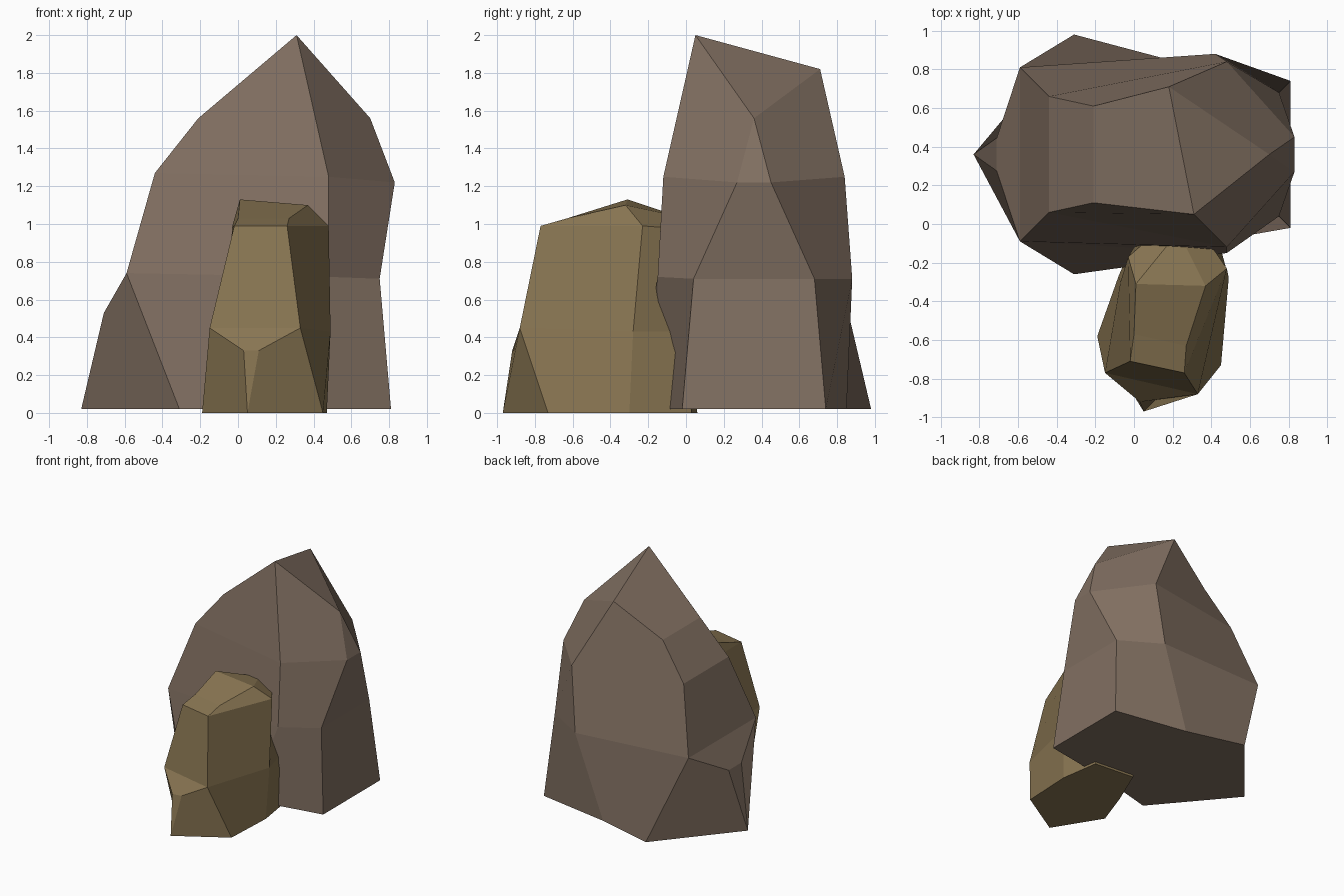
import bpy, bmesh

if "Cube" in bpy.data.objects:
    bpy.data.objects.remove(bpy.data.objects["Cube"])


def build_rock(name, rings, color):
    """Loft 8-sided rings bottom to top; repeated points collapse to triangles."""
    bm = bmesh.new()
    verts = {}

    def vert(p):
        if p not in verts:
            verts[p] = bm.verts.new(p)
        return verts[p]

    def face(points):
        unique = list(dict.fromkeys(points))
        if len(unique) > 2:
            vs = [vert(p) for p in unique]
            if not bm.faces.get(vs):
                bm.faces.new(vs)

    for low, high in zip(rings, rings[1:]):
        for i in range(8):
            j = (i + 1) % 8
            face([low[i], low[j], high[j], high[i]])
    face(rings[0][::-1])
    top = rings[-1]
    face(top[2:6])
    face([top[0], top[2], top[5], top[7]])
    bmesh.ops.recalc_face_normals(bm, faces=bm.faces[:])
    mesh = bpy.data.meshes.new(name)
    bm.to_mesh(mesh)
    bm.free()
    mat = bpy.data.materials.new(name + "_stone")
    mat.diffuse_color = color
    mat.use_nodes = True
    mat.node_tree.nodes["Principled BSDF"].inputs["Base Color"].default_value = mat.diffuse_color
    mesh.materials.append(mat)
    obj = bpy.data.objects.new(name, mesh)
    bpy.context.collection.objects.link(obj)
    return obj


def bevel_tip(rings):
    """Add the ring that closes the small foot spur at the ends L / L'."""
    r = rings[1]
    step = [r[1]] + r[1:7] + [r[6]]
    return rings[:2] + [step] + rings[2:]


# Tall rock: front half of each ring (left to right), mirrored about y = 0.36
half = [
    [(-.83, .36, .02), (-.31, -.26, .02), (.18, -.13, .02), (.81, -.02, .02)],
    [(-.71, .275, .53), (-.59, -.09, .74), (.48, -.15, .72), (.75, .04, .71)],
    [(-.44, .06, 1.27), (-.44, .06, 1.27), (.48, -.12, 1.25), (.83, .27, 1.22)],
    [(-.21, .11, 1.56), (-.21, .11, 1.56), (.31, .05, 2.0), (.70, .36, 1.56)],
]
tall = [h + [(x, round(.72 - y, 3), z) for x, y, z in reversed(h)] for h in half]
tall[1][5] = (.42, .88, .71)   # rear shoulder leans inward
tall[3][5] = (.18, .71, 1.82)  # lower rear peak
build_rock("tall_rock", bevel_tip(tall), (.22, .16, .12, 1))

# Short rock: same layout turned so its foot spur points forward
short = [
    [(.05, -.97, 0), (.45, -.73, 0), (.47, -.30, 0), (.42, .03, 0),
     (.06, .06, 0), (-.08, -.27, 0), (-.19, -.58, 0), (.05, -.97, 0)],
    [(.11, -.91, .33), (.33, -.88, .45), (.49, -.28, .43), (.42, -.02, .43),
     (.08, .01, .43), (-.07, -.30, .43), (-.15, -.77, .45), (.03, -.92, .33)],
    [(.26, -.77, .99), (.26, -.77, .99), (.48, -.23, .99), (.30, .03, .97),
     (.20, .03, .97), (-.03, -.17, .99), (-.04, -.71, .99), (-.04, -.71, .99)],
    [(.27, -.63, 1.03), (.27, -.63, 1.03), (.37, -.32, 1.10), (.23, -.04, 1.04),
     (.23, -.04, 1.04), (.01, -.31, 1.13), (0, -.57, 1.03), (0, -.57, 1.03)],
]
short[2][6] = short[2][7] = (-.02, -.71, .99)
build_rock("short_rock", bevel_tip(short), (.25, .18, .085, 1))
